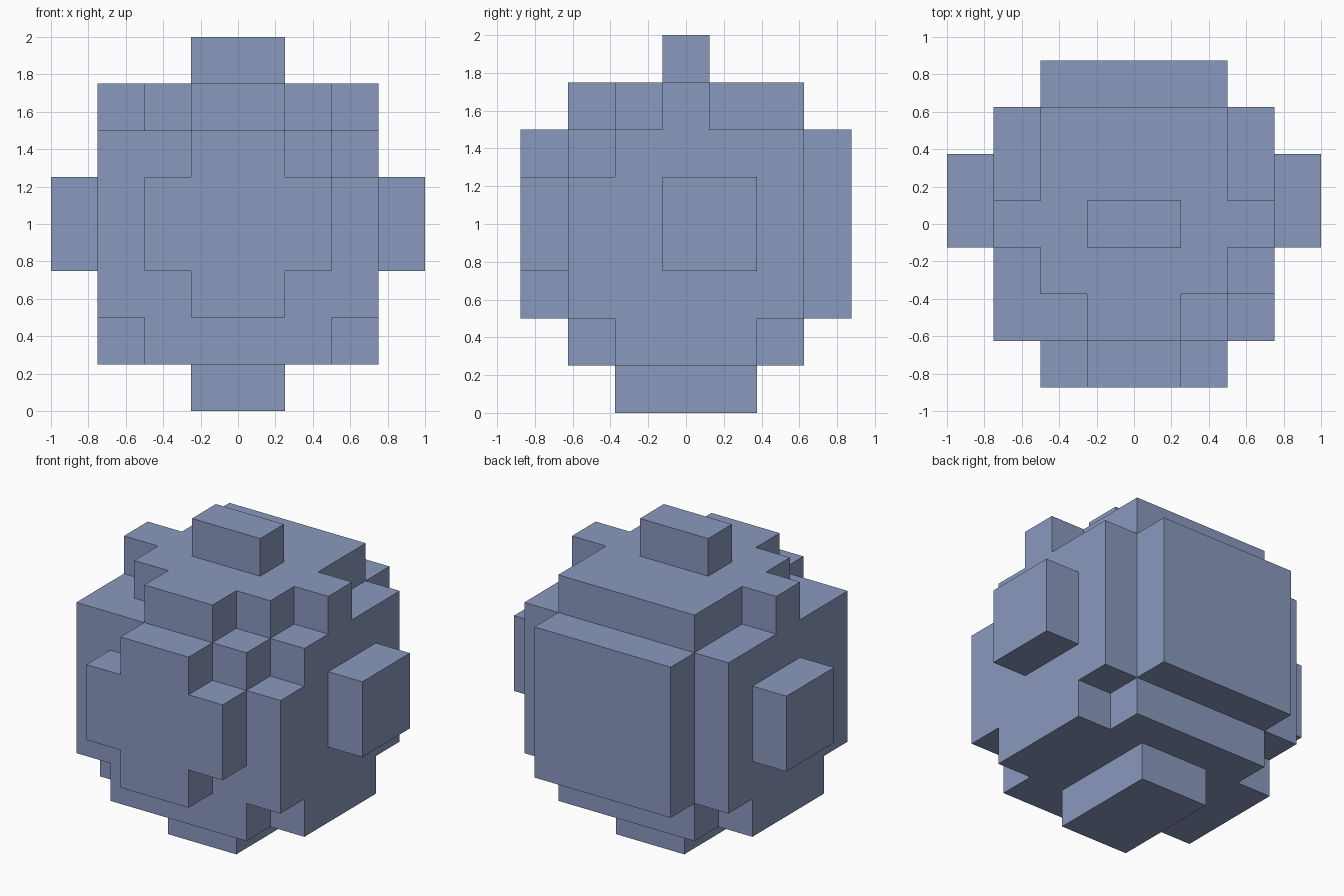
import bpy
import bmesh
from mathutils import Vector

cube = bpy.data.objects.get("Cube")
if cube:
    bpy.data.objects.remove(cube)

UNIT = 0.25
ORIGIN = Vector((0, -3.5, 0))   # grid offset that centres the depth

blue = bpy.data.materials.new("slate_blue")
colour = (0.254, 0.319, 0.515, 1)
blue.diffuse_color = colour
blue.use_nodes = True
blue.node_tree.nodes["Principled BSDF"].inputs["Base Color"].default_value = colour


def block(x, y, z):
    """Grid cells between the given (low, high) limits."""
    return {(i, j, k) for i in range(*x) for j in range(*y) for k in range(*z)}


# Rounded core, with one extra notch in the upper front corner
middle = block((-3, 3), (1, 6), (2, 6)) - block((2, 3), (1, 2), (5, 6))
lower = block((-2, 2), (1, 6), (1, 2)) | block((-3, 3), (2, 5), (1, 2))
upper = (block((-1, 1), (1, 6), (6, 7)) | block((-2, 2), (2, 6), (6, 7))
         | block((-3, 3), (3, 4), (6, 7)))

parts = {
    "core_body": middle,
    "lower_layer": lower,
    "upper_layer": upper,
    "front_plate": block((-1, 1), (0, 1), (2, 6)) | block((-2, 2), (0, 1), (3, 5)),
    "back_plate": block((-2, 2), (6, 7), (2, 6)),
    "left_knob": block((3, 4), (3, 5), (3, 5)),
    "right_knob": block((-4, -3), (3, 5), (3, 5)),
    "base_foot": block((-1, 1), (2, 5), (0, 1)),
    "top_stud": block((-1, 1), (3, 4), (7, 8)),
}
solid = set().union(*parts.values())


def build(name, cells):
    """Skin the exposed sides of the cells and merge flat areas."""
    bm = bmesh.new()
    for cell in sorted(cells):
        centre = Vector(cell) + Vector((0.5, 0.5, 0.5))
        for axis in range(3):
            for sign in (-1, 1):
                normal = Vector((0, 0, 0))
                normal[axis] = sign
                if tuple(int(c) for c in Vector(cell) + normal) in solid:
                    continue
                u = Vector((0, 0, 0))
                u[(axis + 1) % 3] = 0.5
                v = normal.cross(u)
                corners = (-u - v, u - v, u + v, v - u)
                bm.faces.new([bm.verts.new((centre + normal / 2 + c + ORIGIN) * UNIT)
                              for c in corners])
    bmesh.ops.remove_doubles(bm, verts=bm.verts[:], dist=0.001)
    bmesh.ops.dissolve_limit(bm, angle_limit=0.01, verts=bm.verts[:], edges=bm.edges[:])
    mesh = bpy.data.meshes.new(name)
    bm.to_mesh(mesh)
    bm.free()
    mesh.materials.append(blue)
    bpy.context.collection.objects.link(bpy.data.objects.new(name, mesh))


for part_name, part_cells in parts.items():
    build(part_name, part_cells)
